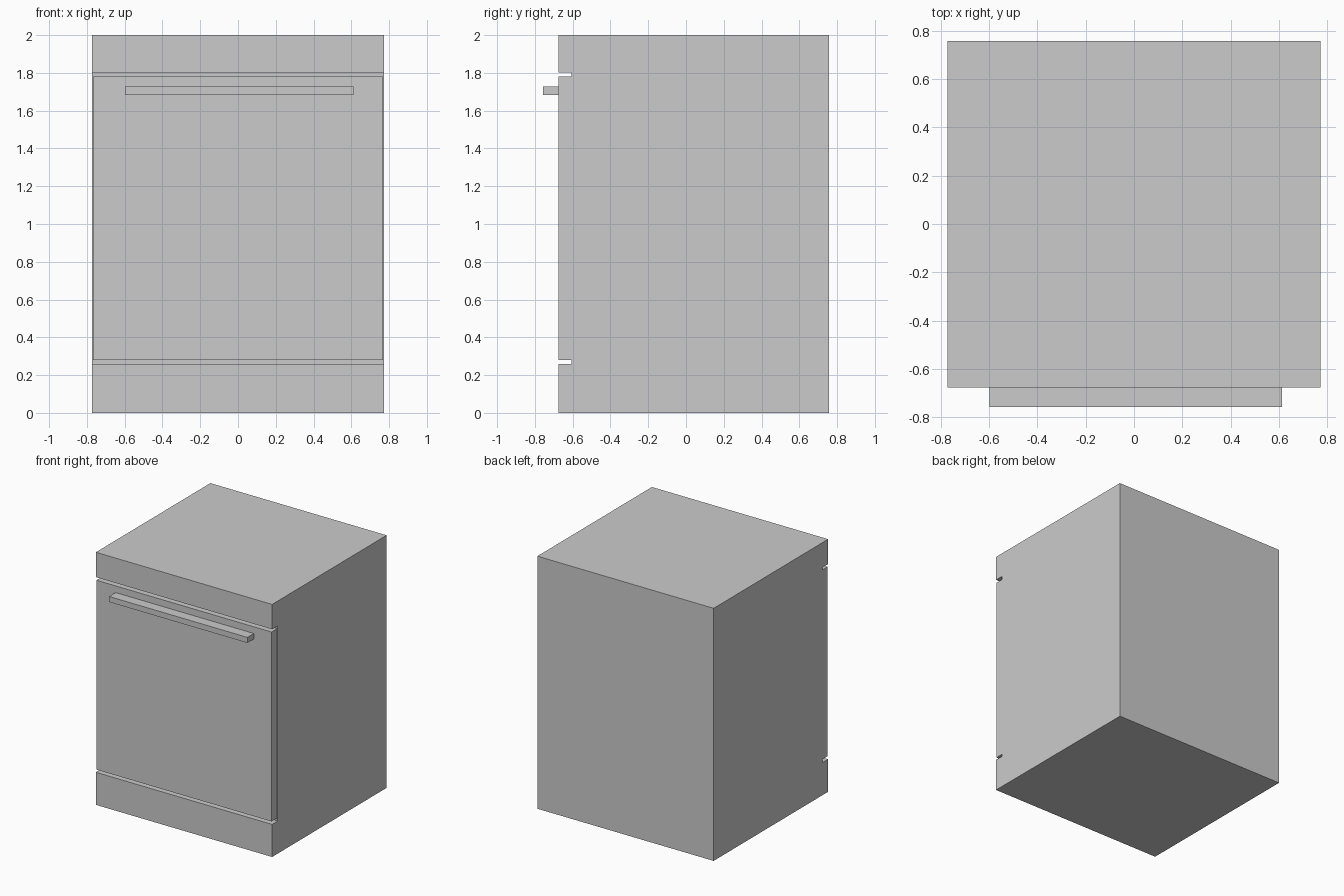
import bpy, bmesh

if "Cube" in bpy.data.objects:
    bpy.data.objects.remove(bpy.data.objects["Cube"])


def extrude_x(name, profile, x0, x1):
    """Solid made by sweeping a (y, z) profile from x0 to x1."""
    bm = bmesh.new()
    face = bm.faces.new([bm.verts.new((x0, y, z)) for y, z in profile])
    geo = bmesh.ops.extrude_face_region(bm, geom=[face])["geom"]
    moved = [g for g in geo if isinstance(g, bmesh.types.BMVert)]
    bmesh.ops.translate(bm, verts=moved, vec=(x1 - x0, 0, 0))
    bmesh.ops.recalc_face_normals(bm, faces=bm.faces)
    mesh = bpy.data.meshes.new(name)
    bm.to_mesh(mesh)
    bm.free()
    obj = bpy.data.objects.new(name, mesh)
    bpy.context.collection.objects.link(obj)
    return obj


def rect(y0, y1, z0, z1):
    return [(y0, z0), (y1, z0), (y1, z1), (y0, z1)]


FRONT, RECESS, BACK = -0.676, -0.606, 0.757

# Cabinet: one solid with a shallow front recess between plinth and top panel
cabinet_profile = [(FRONT, 0), (BACK, 0), (BACK, 2), (FRONT, 2),
                   (FRONT, 1.803), (RECESS, 1.803), (RECESS, 0.258), (FRONT, 0.258)]
extrude_x("cabinet", cabinet_profile, -0.772, 0.772)

# Door slab, slightly narrower and with gaps above and below
extrude_x("door", rect(FRONT, RECESS - 0.001, 0.28, 1.78), -0.767, 0.767)

# Bar handle
extrude_x("door_handle", rect(-0.757, FRONT, 1.683, 1.727), -0.599, 0.612)
